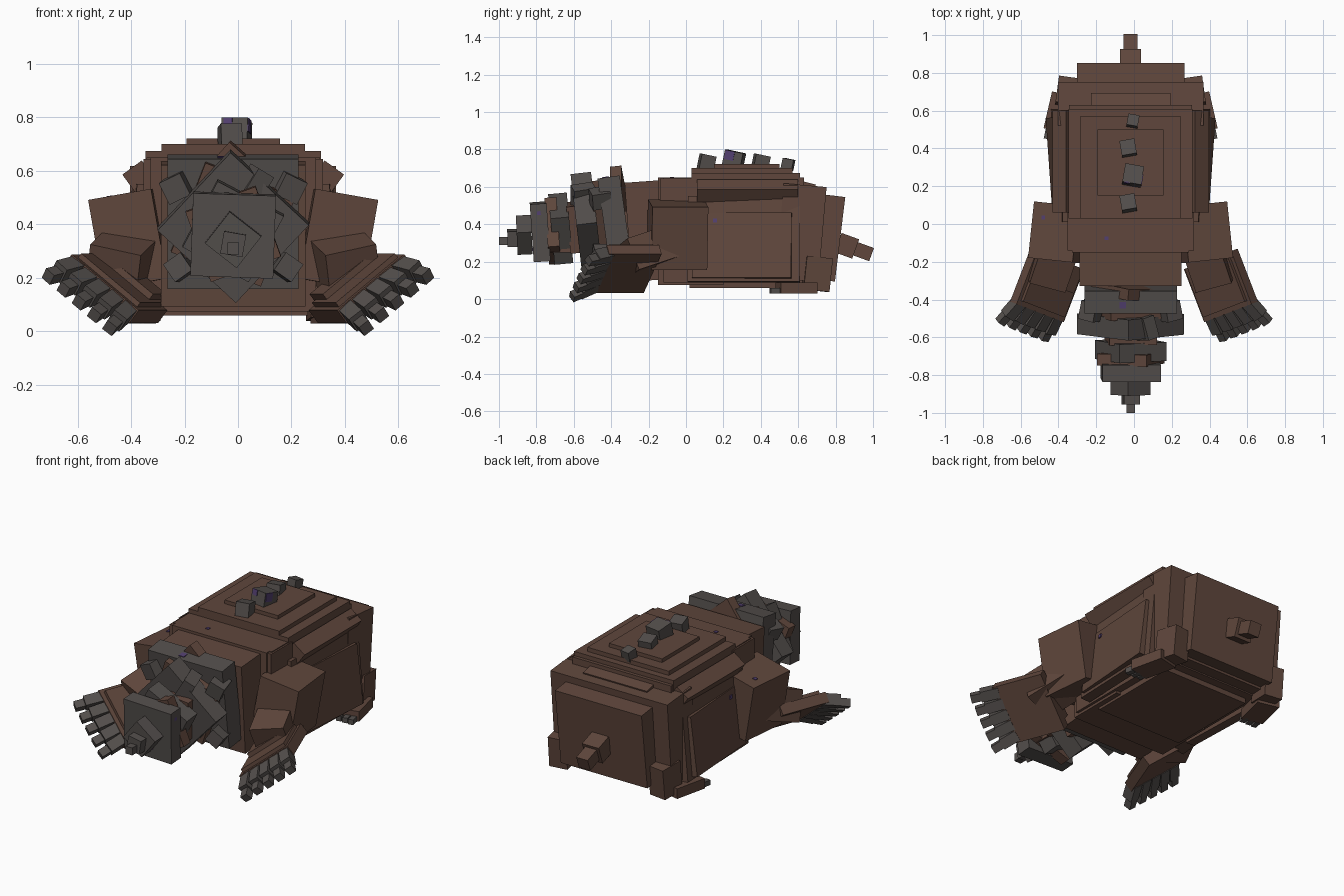
import bpy
from math import radians
from mathutils import Euler, Matrix

start = bpy.data.objects.get("Cube")
if start:
    bpy.data.objects.remove(start, do_unlink=True)


def material(name, red, green, blue):
    made = bpy.data.materials.new(name)
    made.use_nodes = True
    made.diffuse_color = (red, green, blue, 1)
    shader = next(node for node in made.node_tree.nodes if node.type == 'BSDF_PRINCIPLED')
    shader.inputs["Base Color"].default_value = made.diffuse_color
    return made


brown = material("earth brown", .115, .062, .045)
stone = material("stone grey", .087, .077, .072)
purple = material("crystal purple", .085, .05, .16)

CENTRE = -.018
SIDES = (("left", 1), ("right", -1))


def frame(position, pitch=0, roll=0, turn=0):
    """Local space placed at a position and rotated by angles in degrees."""
    angles = Euler([radians(angle) for angle in (pitch, roll, turn)])
    return Matrix.Translation(position) @ angles.to_matrix().to_4x4()


def box(name, space, width, depth, height, colour=brown):
    """Block centred in a local space."""
    bpy.ops.mesh.primitive_cube_add(size=1)
    block = bpy.context.object
    block.name = name
    block.data.transform(space @ Matrix.Diagonal((width, depth, height, 1)))
    block.data.materials.append(colour)


def span(name, half_width, front, back, bottom, top, pitch=0):
    """Block on the centre line, given by its extents."""
    middle = (CENTRE, (front + back) / 2, (bottom + top) / 2)
    box(name, frame(middle, pitch), half_width * 2, back - front, top - bottom)


def pair(name, x, y, z, size, pitch=0, roll=0, turn=0, colour=brown):
    """Mirrored blocks on both sides of the centre line."""
    for side, sign in SIDES:
        space = frame((CENTRE + sign * x, y, z), pitch, sign * roll, sign * turn)
        box(f"{side}_{name}", space, *size, colour)


def fleck(name, space, normal, size=.02):
    """Thin crystal patch facing along one local axis."""
    sizes = [.008 if axis == normal else size for axis in "xyz"]
    box(f"{name}_fleck", space, *sizes, purple)


# Torso core, chest and neck
span("torso", .325, -.12, .63, .09, .65)
span("chest", .31, -.15, .2, .075, .65)
span("shoulder_band", .335, -.14, .06, .5, .645)
span("neck", .27, -.31, -.1, .1, .63, pitch=4)
span("belly_plate", .28, .02, .58, .06, .12)

# Stepped back, each tier narrower and a little higher
span("back_tier_low", .328, .03, .61, .45, .675)
span("back_tier_mid", .268, .03, .57, .6, .7)
span("back_tier_top", .175, .15, .5, .6, .722)

# Rump slanting down toward the tail
span("rump_wide", .385, .5, .73, .1, .61, pitch=-5)
span("rump_narrow", .285, .53, .825, .11, .565, pitch=-7)
span("rump_top_plate", .21, .55, .69, .58, .63, pitch=-14)

# Tail
for name, y, z, width in (("base", .86, .285, .11), ("tip", .945, .255, .075)):
    box(f"tail_{name}", frame((CENTRE, y, z), pitch=-20), width, .1, width)

# Flanks, leaning outward toward the ground and the rear
pair("flank", .36, .31, .32, (.06, .6, .46), roll=-5, turn=-2)
pair("flank_panel", .385, .3, .285, (.05, .53, .35), roll=-7, turn=-4)
pair("flank_rail", .34, .33, .56, (.09, .54, .13), roll=36)

# Hind legs, feet and claws
pair("hind_leg", .335, .7, .135, (.11, .14, .18), pitch=-6, turn=8)
pair("hind_foot", .375, .59, .06, (.13, .2, .06), turn=13)
for toe in (-1, 0, 1):
    pair(f"hind_claw_{toe + 2}", .4 + .04 * toe, .475, .045, (.03, .05, .03), turn=12, colour=stone)

# Arms
pair("upper_arm", .38, -.045, .345, (.24, .3, .34), roll=10, turn=6)
pair("forearm", .41, -.19, .26, (.2, .26, .18), pitch=18, roll=-12, turn=15)

# Digging hands: tilted paddles with a fan of blocky claws
for side, sign in SIDES:
    hand = frame((sign * .46, -.325, .16), roll=sign * -38, turn=sign * 21)
    box(f"{side}_palm", hand, .34, .3, .06)
    box(f"{side}_hand_back", hand @ frame((0, 0, .03)), .3, .25, .04)
    box(f"{side}_wrist", hand @ frame((0, .08, .03)), .26, .14, .09)
    for finger in range(-2, 3):
        claw = hand @ frame((sign * finger * .07, -.18, -.02), pitch=20, turn=sign * finger * 5)
        box(f"{side}_claw_{finger + 3}", claw, .06, .1, .065, stone)
        box(f"{side}_claw_tip_{finger + 3}", claw @ frame((0, -.06, -.01)), .045, .09, .045, stone)

# Drill snout: stone slabs shrinking to a point, with brown slabs wedged behind
rolls = (0, 43, 28, 2, 38, 10, 0)
halves = (.245, .2, .14, .155, .075, .042, .022)
stations = (.38, .53, .67, .78, .865, .92, .97)
for step, (roll, half, station) in enumerate(zip(rolls, halves, stations)):
    along = step / 6
    depth = .12 - .06 * along
    slab = frame((CENTRE, -station, .41 - .1 * along), pitch=8 * (1 - along))
    box(f"snout_stone_{step}", slab @ frame((0, 0, 0), roll=roll), half * 2, depth, half * 2, stone)
    if 0 < step < 4:
        wedge = slab @ frame((0, depth * .75, 0), roll=roll - 22)
        box(f"snout_wedge_{step}", wedge, half * 1.8, depth * .7, half * 1.8)
    if step == 3:
        fleck("snout_side", slab @ frame((half, 0, .1)), "x")
        fleck("snout_front", slab @ frame((.02, -depth / 2, -.09)), "y")
span("snout_core", .1, -.8, -.3, .25, .47)
box("snout_crest", frame((CENTRE, -.355, .5), pitch=8, roll=42), .3, .06, .3)

# Loose rocks wedged around the snout
pair("cheek_rock", .21, -.46, .54, (.09, .1, .09), pitch=10, roll=25, turn=15, colour=stone)
pair("jaw_rock", .2, -.45, .24, (.08, .09, .08), roll=35, turn=10, colour=stone)
box("brow_rock", frame((.06, -.55, .55), pitch=10, roll=30, turn=20), .07, .12, .12, stone)

# Rocks along the spine, zigzagging, with crystal patches on the largest
for rock in range(4):
    zigzag = 1 if rock % 2 else -1
    size = .1 - .02 * abs(rock - 1)
    space = frame((CENTRE + .012 * zigzag, .11 + .145 * rock, .69 + size / 2), pitch=-12, turn=-10 * zigzag)
    box(f"spine_rock_{rock}", space, size, size, size, stone)
    if rock == 1:
        fleck("spine_side", space @ frame((size / 2, -size / 5, size / 4)), "x", size / 2)
        fleck("spine_front", space @ frame((-size / 4, -size / 2, size / 3)), "y", size / 3)

# Small crystal flecks on the face, back, arm and flanks
fleck("brow", frame((-.06, -.43, .65), pitch=8), "z", .035)
fleck("cheek", frame((-.24, -.445, .39)), "y")
fleck("back", frame((-.145, -.075, .65)), "z")
fleck("arm", frame((-.48, .035, .503), roll=-10), "z")
pair("flank_fleck", .387, .155, .42, (.008, .02, .02), roll=-7, turn=-4, colour=purple)
